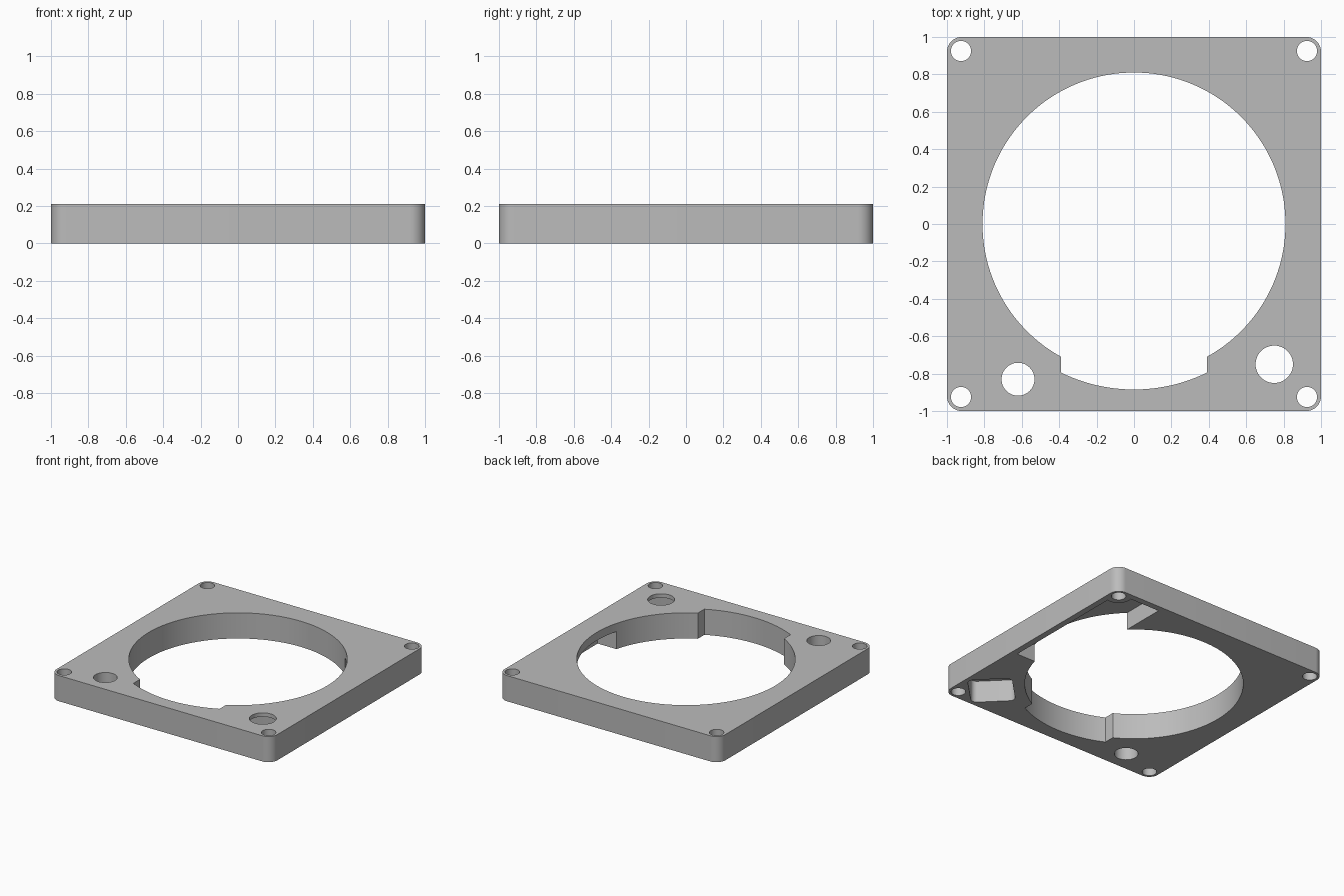
import bpy, bmesh, math
from mathutils import Vector

old = bpy.data.objects.get("Cube")
if old:
    bpy.data.objects.remove(old, do_unlink=True)

THICK = 0.21
LOW, HIGH = -0.1, THICK + 0.1

grey = bpy.data.materials.new("plain_grey")
grey.use_nodes = True
grey.diffuse_color = (0.5, 0.5, 0.5, 1)
grey.node_tree.nodes["Principled BSDF"].inputs["Base Color"].default_value = (0.5, 0.5, 0.5, 1)


def arc(cx, cy, r, start, end, steps):
    """Points along an arc, angles in degrees."""
    angles = [math.radians(start + (end - start) * i / steps) for i in range(steps + 1)]
    return [(cx + r * math.cos(a), cy + r * math.sin(a)) for a in angles]


def circle(cx, cy, r, steps=48):
    return arc(cx, cy, r, 0, 360, steps)[:-1]


def rounded_rect(hx, hy, r, steps=10):
    pts = []
    for i, (sx, sy) in enumerate([(1, 1), (-1, 1), (-1, -1), (1, -1)]):
        pts += arc(sx * (hx - r), sy * (hy - r), r, 90 * i, 90 * i + 90, steps)
    return pts


def prism(name, pts, z0, z1):
    """Extrude a closed outline from z0 to z1."""
    bm = bmesh.new()
    face = bm.faces.new([bm.verts.new((x, y, z0)) for x, y in pts])
    top = bmesh.ops.extrude_face_region(bm, geom=[face])
    moved = [v for v in top["geom"] if isinstance(v, bmesh.types.BMVert)]
    bmesh.ops.translate(bm, verts=moved, vec=Vector((0, 0, z1 - z0)))
    bmesh.ops.recalc_face_normals(bm, faces=bm.faces[:])
    mesh = bpy.data.meshes.new(name)
    bm.to_mesh(mesh)
    bm.free()
    mesh.materials.append(grey)
    obj = bpy.data.objects.new(name, mesh)
    bpy.context.collection.objects.link(obj)
    return obj


def cut(target, name, pts, z0=LOW, z1=HIGH):
    """Subtract a prism from the target and drop the cutter."""
    cutter = prism(name, pts, z0, z1)
    cutter.hide_render = True
    mod = target.modifiers.new(name, "BOOLEAN")
    mod.operation = "DIFFERENCE"
    mod.solver = "EXACT"
    mod.object = cutter
    bpy.context.view_layer.objects.active = target
    bpy.ops.object.modifier_apply(modifier=mod.name)
    bpy.data.objects.remove(cutter, do_unlink=True)


# Square plate with rounded corners
plate = prism("mounting_plate", rounded_rect(1, 1, 0.08), 0, THICK)

# Large opening joined with the wider notch at the front, as one outline
R, NOTCH_R, NOTCH_X = 0.81, 0.885, 0.39
inner = math.degrees(math.acos(NOTCH_X / R))
outer = math.degrees(math.acos(NOTCH_X / NOTCH_R))
opening = arc(0, 0, R, -inner, 180 + inner, 120)
opening += arc(0, 0, NOTCH_R, 180 + outer, 360 - outer, 24)
cut(plate, "opening", opening)

# Corner screw holes
for sx in (-1, 1):
    for sy in (-1, 1):
        cut(plate, "screw_hole", circle(sx * 0.925, sy * 0.925, 0.054, 32))

# Two cable holes at the front
cut(plate, "small_cable_hole", circle(-0.62, -0.83, 0.088))
cut(plate, "large_cable_hole", circle(0.75, -0.75, 0.1))

# Diagonal recess under the large cable hole
c = math.sqrt(0.5)
recess = [(0.75 + (u + v) * c, -0.75 + (u - v) * c) for u, v in rounded_rect(0.165, 0.165, 0.045)]
cut(plate, "cable_recess", recess, LOW, 0.178)

# Side recess below, leaving a boss around the corner screw hole
WALL, BOSS = 0.95, 0.1
a = math.degrees(math.asin((WALL - 0.925) / BOSS))
pocket = [(0.56, -0.215), (WALL, -0.215)]
pocket += arc(0.925, 0.925, BOSS, -90 + 2 * a - a, -180 - a, 16)
pocket += [(0.56, WALL)]
cut(plate, "side_recess", pocket, LOW, 0.143)

# Smooth round walls with crisp edges
bpy.ops.object.select_all(action="DESELECT")
plate.select_set(True)
bpy.context.view_layer.objects.active = plate
bpy.ops.object.shade_smooth_by_angle(angle=math.radians(30))
